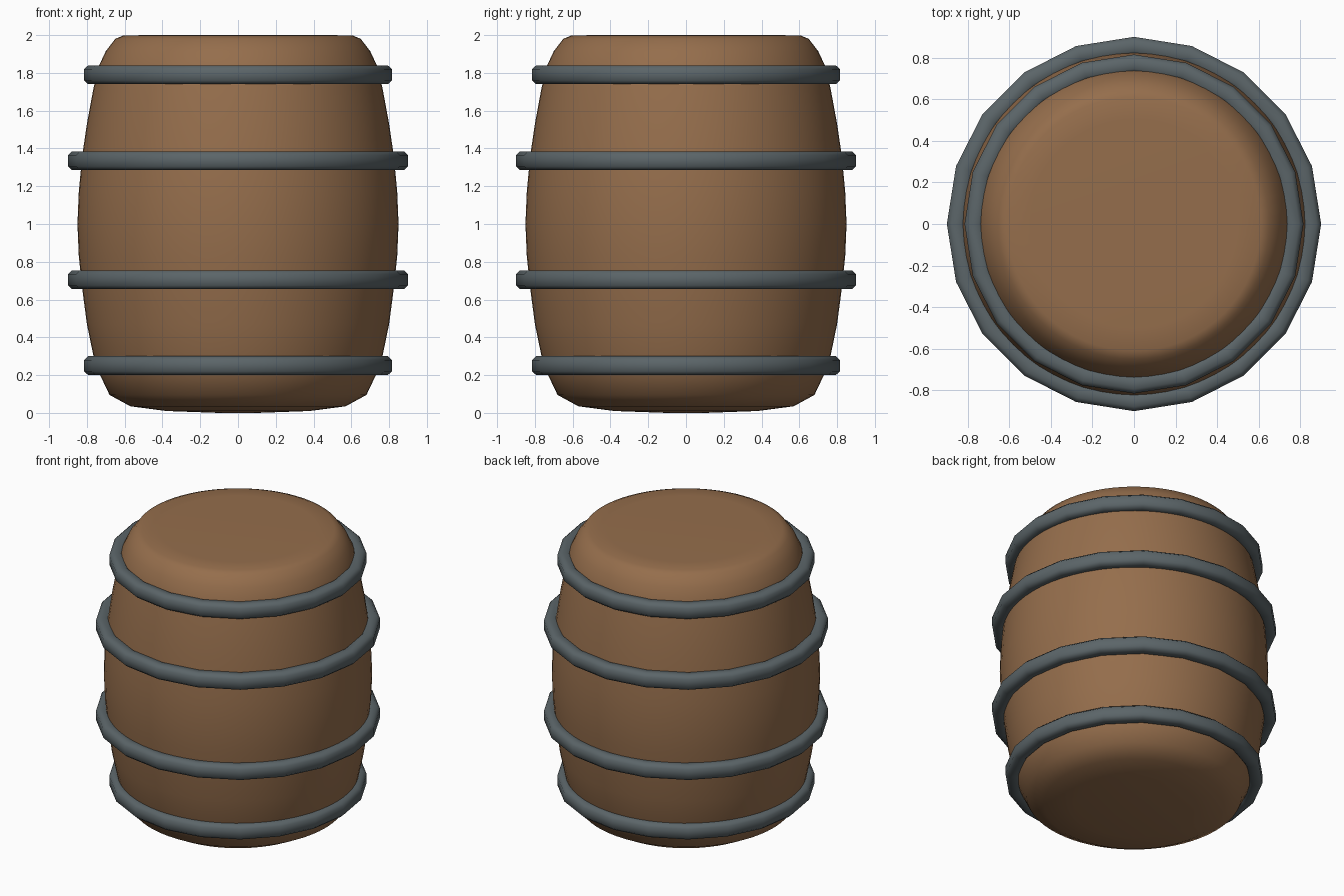
import bpy
import math

cube = bpy.data.objects.get("Cube")
if cube:
    bpy.data.objects.remove(cube, do_unlink=True)


def make_material(name, color):
    mat = bpy.data.materials.new(name)
    mat.use_nodes = True
    mat.diffuse_color = color
    bsdf = next(n for n in mat.node_tree.nodes if n.type == 'BSDF_PRINCIPLED')
    bsdf.inputs["Base Color"].default_value = color
    return mat


wood = make_material("brown_wood", (0.30, 0.155, 0.072, 1))
iron = make_material("grey_iron", (0.105, 0.13, 0.14, 1))


def lathe(name, profile, sides, mat, closed=False, angle=60):
    """Spin a (radius, height) profile around z; open profiles get end caps."""
    rows, count = len(profile), sides
    verts = [(r * math.cos(2 * math.pi * i / count),
              r * math.sin(2 * math.pi * i / count), z)
             for r, z in profile for i in range(count)]
    faces = []
    for j in range(rows if closed else rows - 1):
        a, b = j * count, (j + 1) % rows * count
        for i in range(count):
            k = (i + 1) % count
            faces.append((a + i, a + k, b + k, b + i))
    if not closed:
        faces.append(tuple(reversed(range(count))))
        faces.append(tuple(range((rows - 1) * count, rows * count)))
    mesh = bpy.data.meshes.new(name)
    mesh.from_pydata(verts, [], faces)
    mesh.materials.append(mat)
    obj = bpy.data.objects.new(name, mesh)
    bpy.context.collection.objects.link(obj)
    bpy.ops.object.select_all(action='DESELECT')
    obj.select_set(True)
    bpy.context.view_layer.objects.active = obj
    bpy.ops.object.shade_smooth_by_angle(angle=math.radians(angle))
    return obj


# Bulging wooden body with a rounded base and lid
lathe("barrel_body", [
    (0.10, 0.0), (0.38, 0.01), (0.57, 0.035), (0.68, 0.095), (0.73, 0.20),
    (0.765, 0.30), (0.80, 0.47), (0.825, 0.66), (0.843, 0.83), (0.85, 1.0),
    (0.843, 1.17), (0.825, 1.36), (0.80, 1.53), (0.765, 1.72), (0.735, 1.84),
    (0.70, 1.915), (0.65, 1.98), (0.61, 1.997), (0.50, 2.0)], 64, wood)


# Iron hoops with chamfered edges
def hoop(name, outer, height):
    section = []
    for dr, dz in ((0, -1), (0, 1), (1, 1), (1, -1)):
        r = outer - 0.09 * dr
        side = -1 if dr else 1
        edge = (r, height + dz * 0.03)
        tip = (r - side * 0.022, height + dz * 0.05)
        section += [tip, edge] if side * dz < 0 else [edge, tip]
    lathe(name, section, 20, iron, closed=True)


for level, outer, offset in (("end", 0.815, 0.77), ("middle", 0.90, 0.315)):
    hoop("upper_" + level + "_hoop", outer, 1.02 + offset)
    hoop("lower_" + level + "_hoop", outer, 1.02 - offset)
